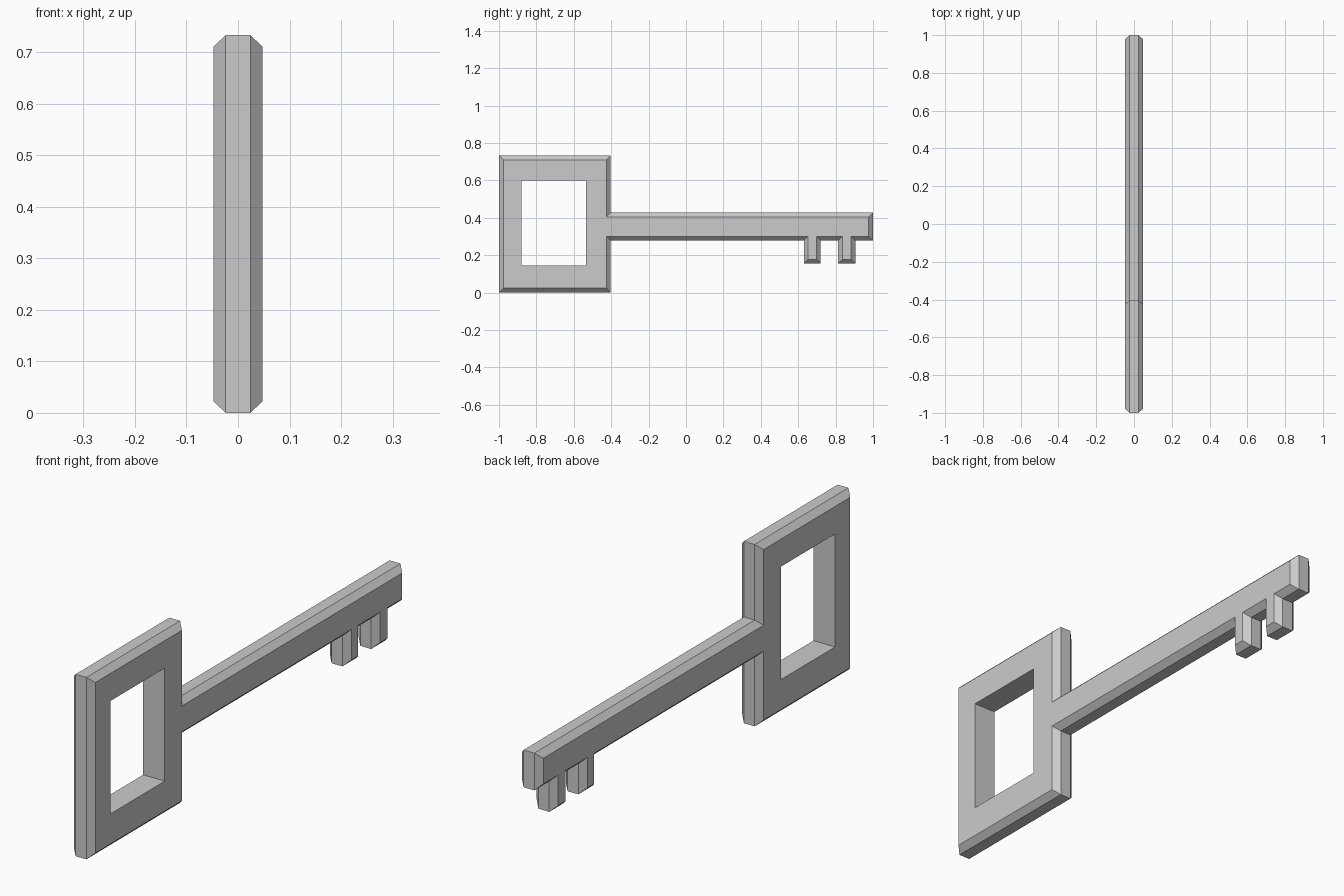
import bpy, bmesh
from mathutils import Vector

if "Cube" in bpy.data.objects:
    bpy.data.objects.remove(bpy.data.objects["Cube"])

HALF, RIM, BEVEL = 0.048, 0.024, 0.023
BOW_TOP, BOW_END = 0.733, -0.403
SHAFT_LOW, SHAFT_TOP, BIT_LOW = 0.278, 0.428, 0.155

# Key outline in (y, z), counter-clockwise: bow, shaft underside, teeth, shaft top
outline = [(-1, BOW_TOP), (-1, 0), (BOW_END, 0), (BOW_END, SHAFT_LOW)]
for a, b in ((0.63, 0.72), (0.813, 0.905)):
    outline += [(a, SHAFT_LOW), (a, BIT_LOW), (b, BIT_LOW), (b, SHAFT_LOW)]
outline += [(1, SHAFT_LOW), (1, SHAFT_TOP), (BOW_END, SHAFT_TOP), (BOW_END, BOW_TOP)]

# Rectangular window in the bow
window = [(-0.88, 0.599), (-0.88, 0.144), (-0.535, 0.144), (-0.535, 0.599)]


def inset(points, d):
    """Mitred inward offset of a right-angled counter-clockwise outline."""
    pts = [Vector(p) for p in points]
    result = []
    for i, p in enumerate(pts):
        e1 = (p - pts[i - 1]).normalized()
        e2 = (pts[(i + 1) % len(pts)] - p).normalized()
        result.append(p + d * Vector((-e1.y - e2.y, e1.x + e2.x)))
    return result


bm = bmesh.new()


def ring(points, x):
    verts = [bm.verts.new((x, p[0], p[1])) for p in points]
    edges = [bm.edges.new((verts[i - 1], verts[i])) for i in range(len(verts))]
    return verts, edges


def wall(a, b):
    for i in range(len(a)):
        bm.faces.new((a[i - 1], a[i], b[i], b[i - 1]))


face_outline = inset(outline, BEVEL)
left, left_edges = ring(face_outline, -HALF)
rim_left, _ = ring(outline, -RIM)
rim_right, _ = ring(outline, RIM)
right, right_edges = ring(face_outline, HALF)
hole_left, hole_left_edges = ring(window, -HALF)
hole_right, hole_right_edges = ring(window, HALF)

# Flat side faces with the window left open
for edges, nx in ((left_edges + hole_left_edges, -1), (right_edges + hole_right_edges, 1)):
    bmesh.ops.triangle_fill(bm, edges=edges, use_beauty=True, normal=(nx, 0, 0))

# Bevels, rim and straight window walls
wall(left, rim_left)
wall(rim_left, rim_right)
wall(rim_right, right)
wall(hole_left, hole_right)
bmesh.ops.recalc_face_normals(bm, faces=bm.faces)

mesh = bpy.data.meshes.new("key")
bm.to_mesh(mesh)
bm.free()
key = bpy.data.objects.new("key", mesh)
bpy.context.collection.objects.link(key)
